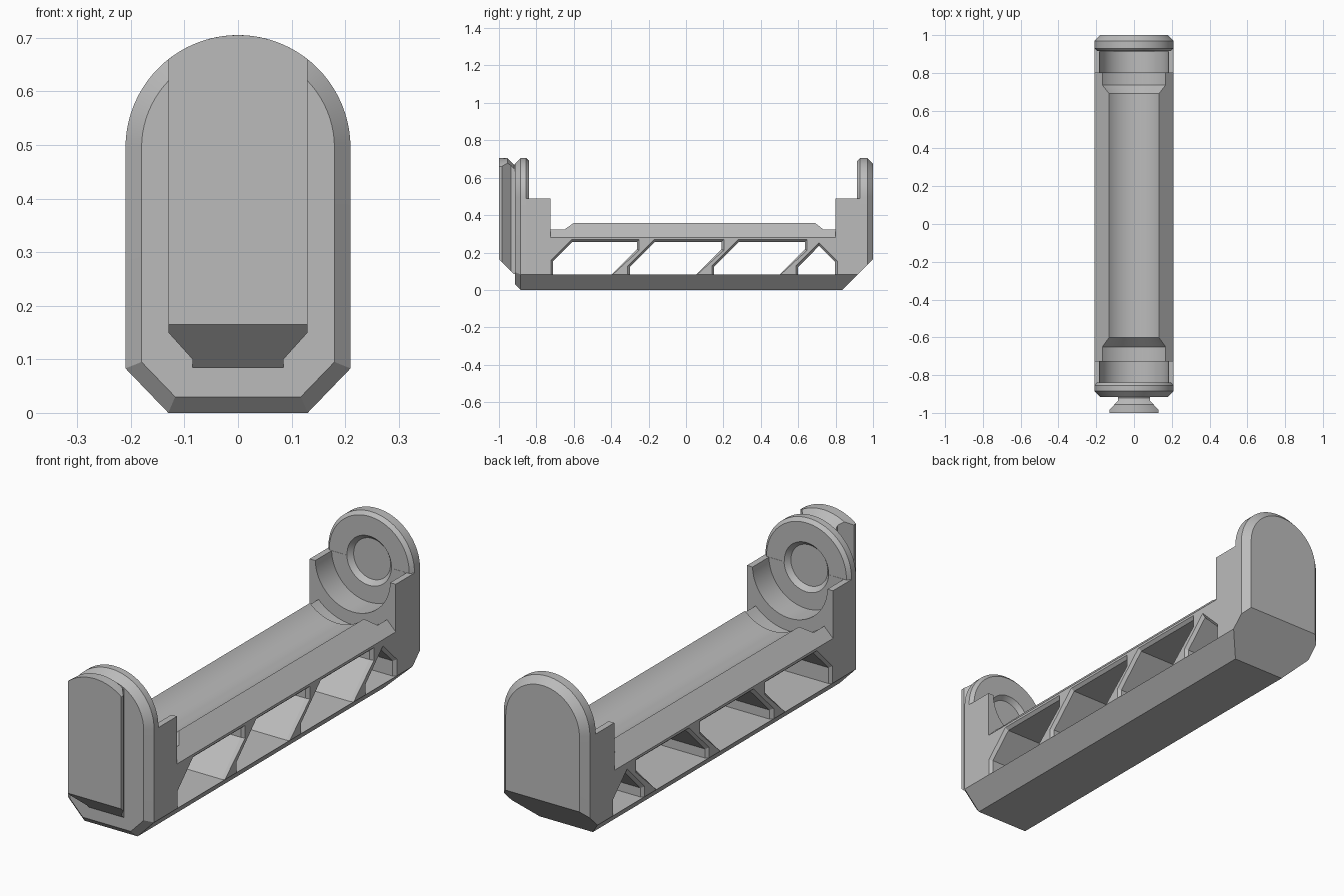
import bpy, bmesh, math
from mathutils import Vector

if "Cube" in bpy.data.objects:
    bpy.data.objects.remove(bpy.data.objects["Cube"], do_unlink=True)

GREY = (0.5, 0.5, 0.5, 1)
mat = bpy.data.materials.new("plain grey")
mat.use_nodes = True
mat.diffuse_color = GREY
mat.node_tree.nodes["Principled BSDF"].inputs["Base Color"].default_value = GREY

AXIS = 0.495   # height of the bore axis
R = 0.21       # half width of the holder
WALL = 0.083   # height where the lower bevel meets the side


def loft(name, rings):
    """Skin a list of equally long rings and cap both ends."""
    bm = bmesh.new()
    rows = [[bm.verts.new(p) for p in ring] for ring in rings]
    n = len(rows[0])
    for a, b in zip(rows, rows[1:]):
        for i in range(n):
            j = (i + 1) % n
            bm.faces.new((a[i], a[j], b[j], b[i]))
    bm.faces.new(rows[0])
    bm.faces.new(rows[-1])
    bmesh.ops.recalc_face_normals(bm, faces=bm.faces)
    me = bpy.data.meshes.new(name)
    bm.to_mesh(me)
    bm.free()
    me.materials.append(mat)
    ob = bpy.data.objects.new(name, me)
    bpy.context.collection.objects.link(ob)
    return ob


def inset(points, d):
    """Mitred inward offset of a counter-clockwise outline."""
    pts = [Vector(p) for p in points]
    result = []
    for i, p in enumerate(pts):
        a = (p - pts[i - 1]).normalized()
        b = (pts[(i + 1) % len(pts)] - p).normalized()
        na, nb = Vector((-a.y, a.x)), Vector((-b.y, b.x))
        result.append(p + (na + nb) * d / (1 + na.dot(nb)))
    return result


def arc(r, start, end, steps):
    return [(r * math.cos(start + (end - start) * i / steps),
             AXIS + r * math.sin(start + (end - start) * i / steps))
            for i in range(steps + 1)]


def at_y(points, y):
    return [(p[0], y, p[1]) for p in points]


def at_x(points, x):
    return [(x, p[0], p[1]) for p in points]


def cut(ob, cutters):
    """Subtract the cutters, apply, and shade smooth with sharp edges."""
    for c in cutters:
        m = ob.modifiers.new("cut", 'BOOLEAN')
        m.operation = 'DIFFERENCE'
        m.solver = 'EXACT'
        m.object = c
    bpy.context.view_layer.update()
    dg = bpy.context.evaluated_depsgraph_get()
    me = bpy.data.meshes.new_from_object(ob.evaluated_get(dg))
    ob.modifiers.clear()
    ob.data = me
    me.shade_smooth()
    me.set_sharp_from_angle(angle=math.radians(25))


# Arched outline shared by both end plates
base = [(-0.13, 0), (0.13, 0), (R, WALL)]
outline = base + arc(R, 0, math.pi, 40) + [(-R, WALL)]


def plate(name, sections):
    return loft(name, [at_y(inset(outline, d), y) for y, d in sections])


front_plate = plate("front_plate", [(-0.915, 0.03), (-0.885, 0), (-0.855, 0), (-0.84, 0.015)])
back_plate = plate("back_plate", [(0.915, 0.015), (0.93, 0), (0.97, 0), (1, 0.03)])

# Cradle block between the plates
block = base + [(R, 0.49), (-R, 0.49), (-R, WALL)]
cradle = loft("cradle", [at_y(block, -0.87), at_y(block, 0.94)])

# Cutter: stepped bore with wider end grooves and shallow contact recesses
bore_profile = [(-0.86, 0.09), (-0.839, 0.109), (-0.839, 0.183), (-0.725, 0.183),
                (-0.725, 0.24), (-0.65, 0.24), (-0.6, 0.19), (0.69, 0.19),
                (0.735, 0.24), (0.8, 0.24), (0.8, 0.183), (0.914, 0.183),
                (0.914, 0.109), (0.935, 0.09)]
bore = loft("bore_cutter", [at_y(arc(r, 0, math.tau, 72)[:-1], y) for y, r in bore_profile])

# Cutter: lowers the middle to sloped shoulders
roof = [(0.3, 0.19), (0.3, 0.8), (-0.3, 0.8), (-0.3, 0.19), (-0.13, 0.36), (0.13, 0.36)]
roof_cutter = loft("roof_cutter", [at_y(roof, -0.725), at_y(roof, 0.8)])

# Cutter: sloped lower corner at the back
wedge = [(0.735, -0.1), (1.1, -0.1), (1.1, 0.265)]
wedge_cutter = loft("wedge_cutter", [at_x(wedge, -0.4), at_x(wedge, 0.4)])

# Cutters: slanted side windows with flared rims
FLOOR, TOP = 0.083, 0.257


def slanted(y0, lean, foot, y1):
    return [(y0, FLOOR), (foot, FLOOR), (y1, 0.217), (y1, TOP),
            (y0 + TOP - lean, TOP), (y0, lean)]


windows = [slanted(-0.711, 0.153, -0.396, -0.262),
           slanted(-0.3, 0.123, 0.056, 0.19),
           slanted(0.15, 0.123, 0.502, 0.636),
           [(0.6, FLOOR), (0.797, FLOOR), (0.797, 0.15), (0.711, 0.235), (0.6, 0.123)]]
window_cutters = []
for w in windows:
    rim = [(p.x, max(p.y, FLOOR)) for p in inset(w, -0.012)]
    stations = [(-0.24, rim), (-R, rim), (-0.197, w), (0.197, w), (R, rim), (0.24, rim)]
    window_cutters.append(loft("window_cutter", [at_x(s, x) for x, s in stations]))

# Dovetail mounting rail on the front
rail_sections = [(-1, 0.13, 0.165, R), (-0.985, 0.13, 0.15, R), (-0.955, 0.103, 0.12, R),
                 (-0.935, 0.085, 0.1, 0.19), (-0.92, 0.085, 0.085, 0.175),
                 (-0.905, 0.085, 0.083, 0.175)]
rail_rings = []
for y, w, low, r in rail_sections:
    a = math.acos(w / r)
    rail_rings.append(at_y([(-w, low), (w, low)] + arc(r, a, math.pi - a, 20), y))
mounting_rail = loft("mounting_rail", rail_rings)

cut(cradle, [roof_cutter, bore, wedge_cutter] + window_cutters)
cut(front_plate, [bore])
cut(back_plate, [bore, wedge_cutter])
cut(mounting_rail, [])

for c in [bore, roof_cutter, wedge_cutter] + window_cutters:
    bpy.data.objects.remove(c, do_unlink=True)
